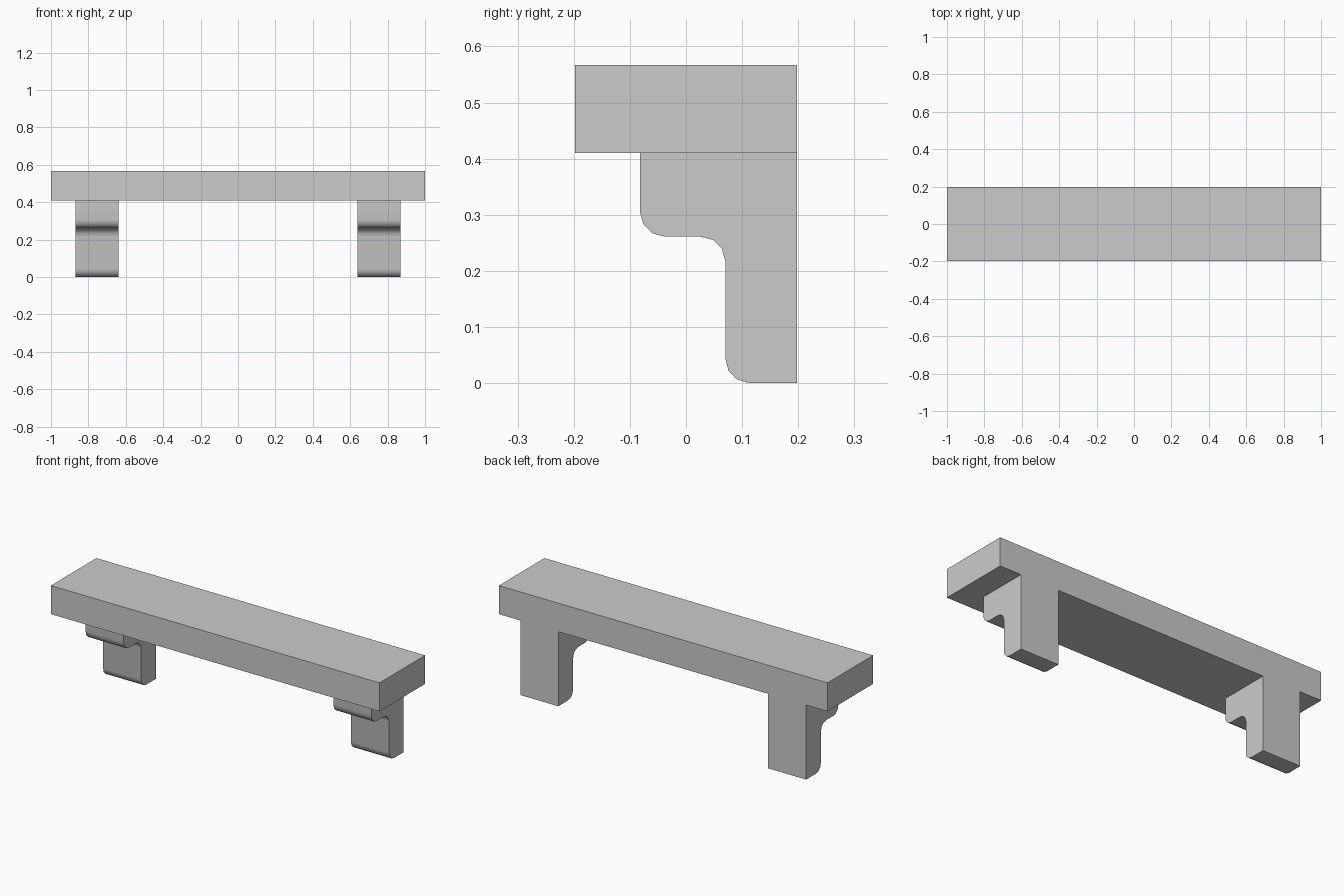
import bpy, bmesh, math
from mathutils import Vector

cube = bpy.data.objects.get("Cube")
if cube:
    bpy.data.objects.remove(cube)

grey = bpy.data.materials.new("light_grey")
grey.use_nodes = True
colour = (0.6, 0.6, 0.6, 1)
grey.diffuse_color = colour
grey.node_tree.nodes["Principled BSDF"].inputs["Base Color"].default_value = colour

BACK, SHELF_BOTTOM, SHELF_TOP = 0.198, 0.41, 0.567
RADIUS, STEPS = 0.044, 3


def extrude_profile(name, profile, x0, x1):
    """Sweep a (y, z) outline along x into a closed solid."""
    bm = bmesh.new()
    face = bm.faces.new([bm.verts.new((x0, y, z)) for y, z in profile])
    result = bmesh.ops.extrude_face_region(bm, geom=[face])
    verts = [g for g in result["geom"] if isinstance(g, bmesh.types.BMVert)]
    bmesh.ops.translate(bm, verts=verts, vec=Vector((x1 - x0, 0, 0)))
    bmesh.ops.recalc_face_normals(bm, faces=bm.faces)
    mesh = bpy.data.meshes.new(name)
    bm.to_mesh(mesh)
    bm.free()
    mesh.materials.append(grey)
    obj = bpy.data.objects.new(name, mesh)
    bpy.context.collection.objects.link(obj)
    return obj


def arc(cy, cz, start, end):
    """Rounded corner between two angles in degrees."""
    angles = [math.radians(start + (end - start) * i / STEPS) for i in range(STEPS + 1)]
    return [(cy + RADIUS * math.cos(a), cz + RADIUS * math.sin(a)) for a in angles]


# Shelf board
extrude_profile("shelf", [(-BACK, SHELF_BOTTOM), (BACK, SHELF_BOTTOM),
                          (BACK, SHELF_TOP), (-BACK, SHELF_TOP)], -1, 1)

# Stepped brackets with rounded corners
front, step, step_z = -0.082, 0.07, 0.261
profile = [(front, SHELF_BOTTOM)]
profile += arc(front + RADIUS, step_z + RADIUS, 180, 270)
profile += arc(step - RADIUS, step_z - RADIUS, 90, 0)
profile += arc(step + RADIUS, RADIUS, 180, 270)
profile += [(BACK, 0), (BACK, SHELF_BOTTOM)]

for side, x0, x1 in (("right", -0.87, -0.638), ("left", 0.638, 0.87)):
    bracket = extrude_profile(side + "_bracket", profile, x0, x1)
    bpy.ops.object.select_all(action="DESELECT")
    bracket.select_set(True)
    bpy.context.view_layer.objects.active = bracket
    bpy.ops.object.shade_smooth_by_angle(angle=math.radians(40))
